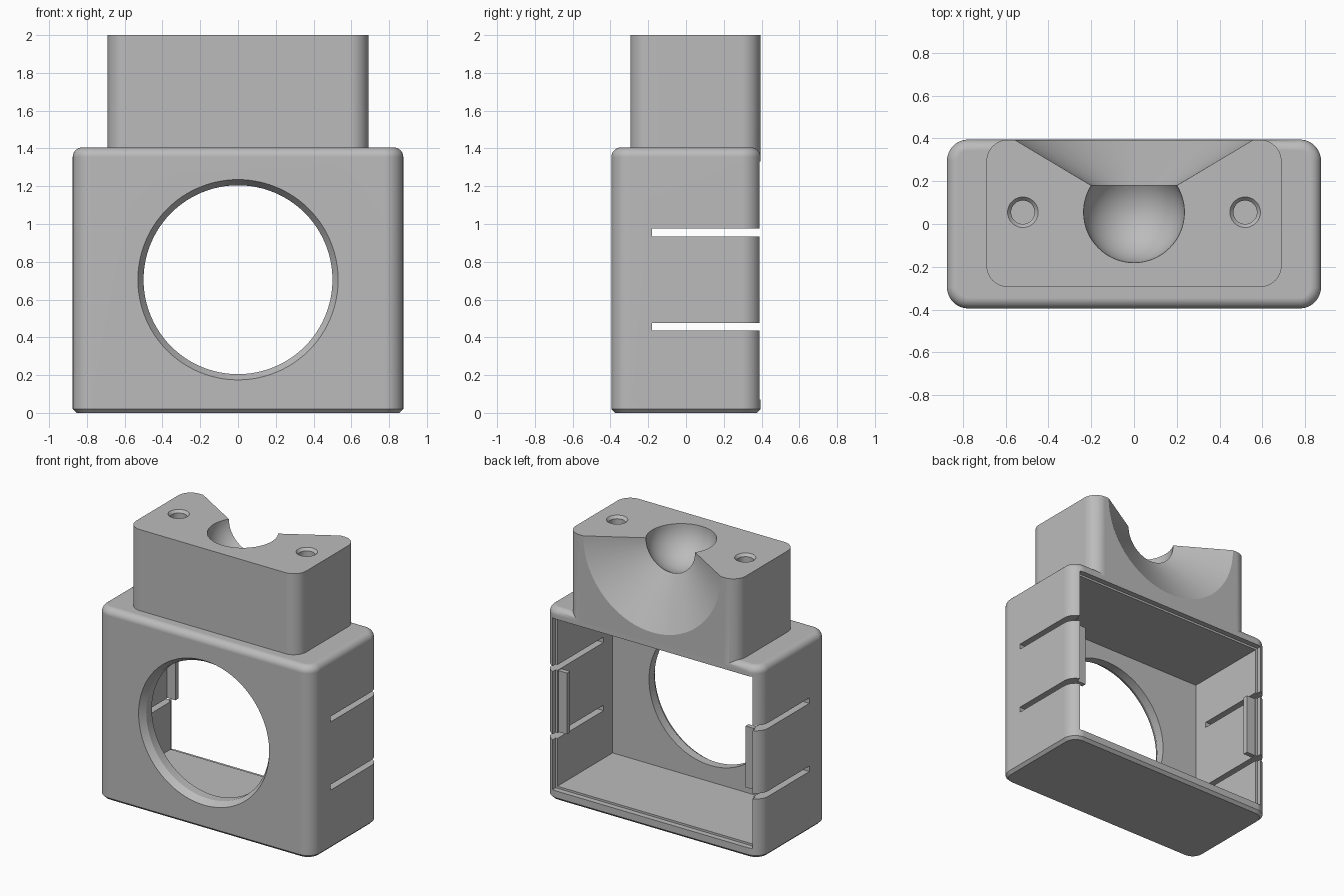
import bpy, bmesh, math
from mathutils import Matrix, Vector

old = bpy.data.objects.get("Cube")
if old:
    bpy.data.objects.remove(old, do_unlink=True)

GREY = (0.5, 0.5, 0.5, 1)
mat = bpy.data.materials.new("plain_grey")
mat.use_nodes = True
mat.diffuse_color = GREY
mat.node_tree.nodes["Principled BSDF"].inputs["Base Color"].default_value = GREY


def make_object(name, bm):
    bmesh.ops.recalc_face_normals(bm, faces=bm.faces)
    mesh = bpy.data.meshes.new(name)
    bm.to_mesh(mesh)
    bm.free()
    mesh.materials.append(mat)
    ob = bpy.data.objects.new(name, mesh)
    bpy.context.collection.objects.link(ob)
    return ob


def box(name, lo, hi, corner=0, top=0, bottom=0):
    """Box with optional rounded uprights, top fillet and bottom chamfer."""
    lo, hi = Vector(lo), Vector(hi)
    bm = bmesh.new()
    size = Matrix.Diagonal((*(hi - lo), 1))
    bmesh.ops.create_cube(bm, size=1, matrix=Matrix.Translation((lo + hi) / 2) @ size)

    def edges_at(z):
        return [e for e in bm.edges if all(abs(v.co.z - z) < 1e-5 for v in e.verts)]

    if corner:
        uprights = [e for e in bm.edges if abs(e.verts[0].co.z - e.verts[1].co.z) > 1e-4]
        bmesh.ops.bevel(bm, geom=uprights, offset=corner, segments=10,
                        profile=0.5, affect='EDGES')
    for z, offset, segments in ((hi.z, top, 7), (lo.z, bottom, 1)):
        if offset:
            bmesh.ops.bevel(bm, geom=edges_at(z), offset=offset, segments=segments,
                            profile=0.5, affect='EDGES')
    return make_object(name, bm)


def cone(name, start, r1, r2, length, along_y=False, sides=96):
    """Cone or cylinder growing from start along +z or +y."""
    bm = bmesh.new()
    turn = Matrix.Rotation(-math.pi / 2, 4, 'X') if along_y else Matrix.Identity(4)
    place = Matrix.Translation(start) @ turn @ Matrix.Translation((0, 0, length / 2))
    bmesh.ops.create_cone(bm, cap_ends=True, segments=sides, radius1=r1, radius2=r2,
                          depth=length, matrix=place)
    return make_object(name, bm)


def ball(name, centre, radius):
    bm = bmesh.new()
    bmesh.ops.create_uvsphere(bm, u_segments=64, v_segments=32, radius=radius,
                              matrix=Matrix.Translation(centre))
    return make_object(name, bm)


def combine(target, tool, operation='DIFFERENCE'):
    bpy.context.view_layer.objects.active = target
    mod = target.modifiers.new("combine", 'BOOLEAN')
    mod.object, mod.operation, mod.solver = tool, operation, 'EXACT'
    bpy.ops.object.modifier_apply(modifier=mod.name)
    bpy.data.objects.remove(tool, do_unlink=True)


# Housing with the mounting block on top
housing = box("housing", (-0.875, -0.395, 0), (0.875, 0.395, 1.405),
              corner=0.1, top=0.05, bottom=0.02)
block = box("mounting_block", (-0.69, -0.295, 1.345), (0.69, 0.394, 2), corner=0.1)
combine(housing, block, 'UNION')

# Open back: cavity and a shallow seat for a lid
combine(housing, box("cavity", (-0.795, -0.285, 0.085), (0.795, 0.5, 1.315)))
combine(housing, box("lid_seat", (-0.81, 0.355, 0.07), (0.81, 0.5, 1.33)))

# Round window in the front wall with a chamfered rim
combine(housing, cone("window", (0, -0.45, 0.705), 0.5, 0.5, 0.3, True))
combine(housing, cone("window_rim", (0, -0.405, 0.705), 0.537, 0.5, 0.055, True))

# Spring slots in both side walls
for side in (-1, 1):
    for z in (0.435, 0.935):
        xs = sorted((side * 0.7, side * 1.0))
        combine(housing, box("slot", (xs[0], -0.18, z), (xs[1], 0.5, z + 0.04)))

# Ball socket opening through a flared mouth at the back
combine(housing, ball("socket", (0, 0.055, 2), 0.236))
combine(housing, cone("flare", (0, 0.1, 2), 0.066, 0.736, 0.4, True))

# Screw holes with countersunk rims
for side in (-1, 1):
    combine(housing, cone("screw_hole", (side * 0.52, 0.055, 1.75), 0.055, 0.055, 0.3, sides=40))
    combine(housing, cone("countersink", (side * 0.52, 0.055, 1.975), 0.05, 0.08, 0.035, sides=40))

# Snap tabs between the slots
for side, label in ((-1, "right"), (1, "left")):
    xs = sorted((side * 0.725, side * 0.82))
    box(label + "_snap_tab", (xs[0], 0.31, 0.48), (xs[1], 0.345, 0.93))

# Smooth rounds, crisp edges and even shading on the flats
bpy.ops.object.select_all(action='DESELECT')
housing.select_set(True)
bpy.context.view_layer.objects.active = housing
bpy.ops.object.shade_smooth_by_angle(angle=math.radians(25))
weighted = housing.modifiers.new("even_normals", 'WEIGHTED_NORMAL')
weighted.keep_sharp = True
